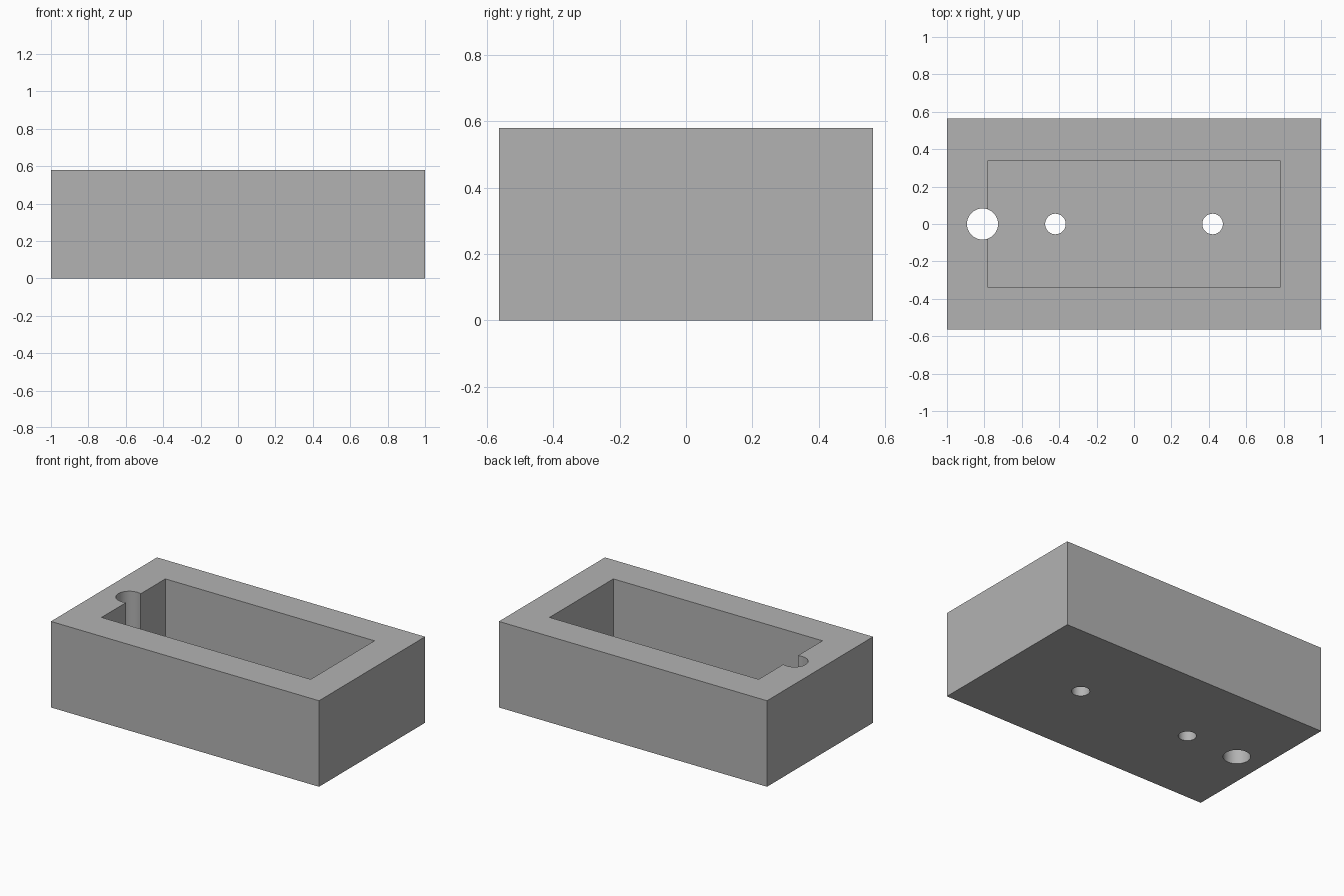
import bpy

old = bpy.data.objects.get("Cube")
if old:
    bpy.data.objects.remove(old, do_unlink=True)

LENGTH, WIDTH, HEIGHT = 2.0, 1.13, 0.58
FLOOR = 0.14

grey = bpy.data.materials.new("plain grey")
grey.use_nodes = True
grey.diffuse_color = (0.45, 0.45, 0.45, 1)
grey.node_tree.nodes["Principled BSDF"].inputs["Base Color"].default_value = (0.45, 0.45, 0.45, 1)


def block(name, size, z_low):
    bpy.ops.mesh.primitive_cube_add(size=1, location=(0, 0, z_low + size[2] / 2))
    ob = bpy.context.object
    ob.name = name
    ob.scale = size
    bpy.ops.object.transform_apply(location=True, rotation=False, scale=True)
    ob.data.materials.append(grey)
    return ob


def drill(name, x, radius):
    bpy.ops.mesh.primitive_cylinder_add(vertices=64, radius=radius, depth=2, location=(x, 0, HEIGHT / 2))
    ob = bpy.context.object
    ob.name = name
    ob.data.materials.append(grey)
    return ob


# Solid body, then the open pocket and the three through holes
body = block("box_body", (LENGTH, WIDTH, HEIGHT), 0)
cutters = [
    block("pocket_cutter", (1.56, 0.68, HEIGHT), FLOOR),
    drill("cable_hole_cutter", -0.81, 0.083),
    drill("right_screw_hole_cutter", -0.42, 0.055),
    drill("left_screw_hole_cutter", 0.42, 0.055),
]
for cutter in cutters:
    cut = body.modifiers.new(cutter.name, "BOOLEAN")
    cut.operation = "DIFFERENCE"
    cut.solver = "EXACT"
    cut.object = cutter

# Apply the cuts and discard the cutters
bpy.ops.object.select_all(action="DESELECT")
body.select_set(True)
bpy.context.view_layer.objects.active = body
for cut in list(body.modifiers):
    bpy.ops.object.modifier_apply(modifier=cut.name)
for cutter in cutters:
    bpy.data.objects.remove(cutter, do_unlink=True)

# Round hole walls, crisp box edges
bpy.ops.object.shade_smooth_by_angle(angle=0.5)
